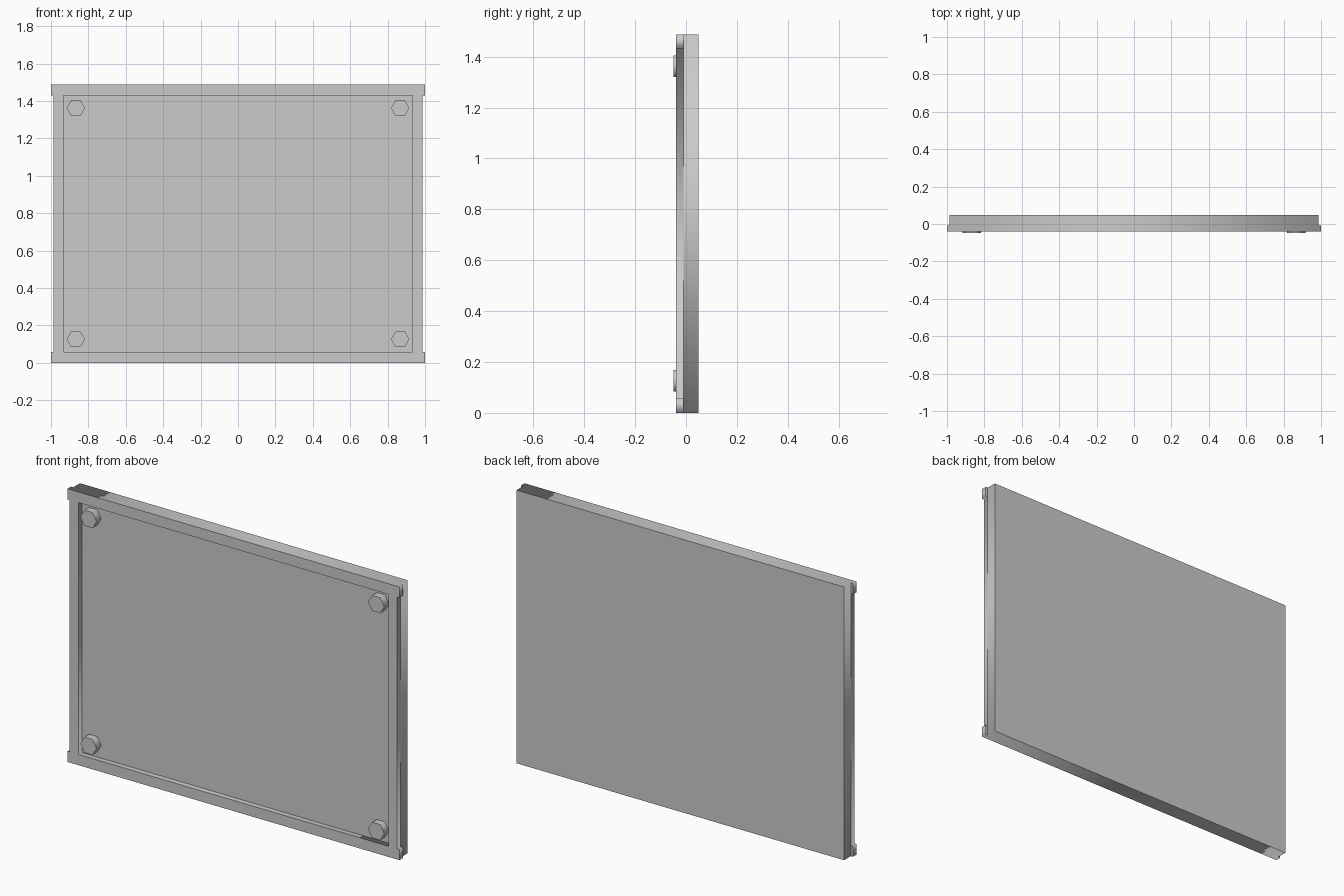
import bpy
import math

cube = bpy.data.objects.get("Cube")
if cube:
    bpy.data.objects.remove(cube, do_unlink=True)

grey = bpy.data.materials.new("light_grey")
grey.use_nodes = True
colour = (0.6, 0.6, 0.6, 1)
grey.diffuse_color = colour
grey.node_tree.nodes["Principled BSDF"].inputs["Base Color"].default_value = colour

HEIGHT = 1.488
FRONT, FLOOR, BACK = -0.039, -0.009, 0.049   # depths along y
SIDE = 0.987                                 # half width of the body
RAIL = 0.058                                 # height of the top and bottom rails


def extruded_outline(name, loops, y0, y1):
    """Fill closed loops of (x, z) points, inner loops as holes, from y0 to y1."""
    curve = bpy.data.curves.new(name, 'CURVE')
    curve.dimensions = '2D'
    curve.fill_mode = 'BOTH'
    curve.extrude = (y1 - y0) / 2
    for loop in loops:
        spline = curve.splines.new('POLY')
        spline.points.add(len(loop) - 1)
        for point, (x, z) in zip(spline.points, loop):
            point.co = (x, z, 0, 1)
        spline.use_cyclic_u = True
    obj = bpy.data.objects.new(name, curve)
    bpy.context.collection.objects.link(obj)
    obj.rotation_euler.x = math.pi / 2
    obj.location.y = (y0 + y1) / 2
    bpy.ops.object.select_all(action='DESELECT')
    obj.select_set(True)
    bpy.context.view_layer.objects.active = obj
    bpy.ops.object.convert(target='MESH')
    obj = bpy.context.object
    obj.data.materials.clear()
    obj.data.materials.append(grey)
    return obj


def rectangle(half_width, low, high):
    return [(-half_width, low), (half_width, low), (half_width, high), (-half_width, high)]


# Solid back board
extruded_outline("back_panel", [rectangle(SIDE, 0, HEIGHT)], FLOOR, BACK)

# Raised rim whose top and bottom rails overhang the sides slightly
half = [(1, 0), (1, RAIL), (SIDE, RAIL),
        (SIDE, HEIGHT - RAIL), (1, HEIGHT - RAIL), (1, HEIGHT)]
rim = half + [(-x, z) for x, z in reversed(half)]
opening = rectangle(0.933, RAIL, HEIGHT - RAIL)
extruded_outline("front_frame", [rim, opening], FRONT, FLOOR)

# Hexagonal bolts in the four corners
for side, x in (("right", -0.867), ("left", 0.867)):
    for level, z in (("lower", 0.126), ("upper", HEIGHT - 0.126)):
        bolt = [(x + 0.049 * math.cos(i * math.pi / 3),
                 z + 0.049 * math.sin(i * math.pi / 3)) for i in range(6)]
        extruded_outline(f"{level}_{side}_bolt", [bolt], -0.049, FLOOR)
